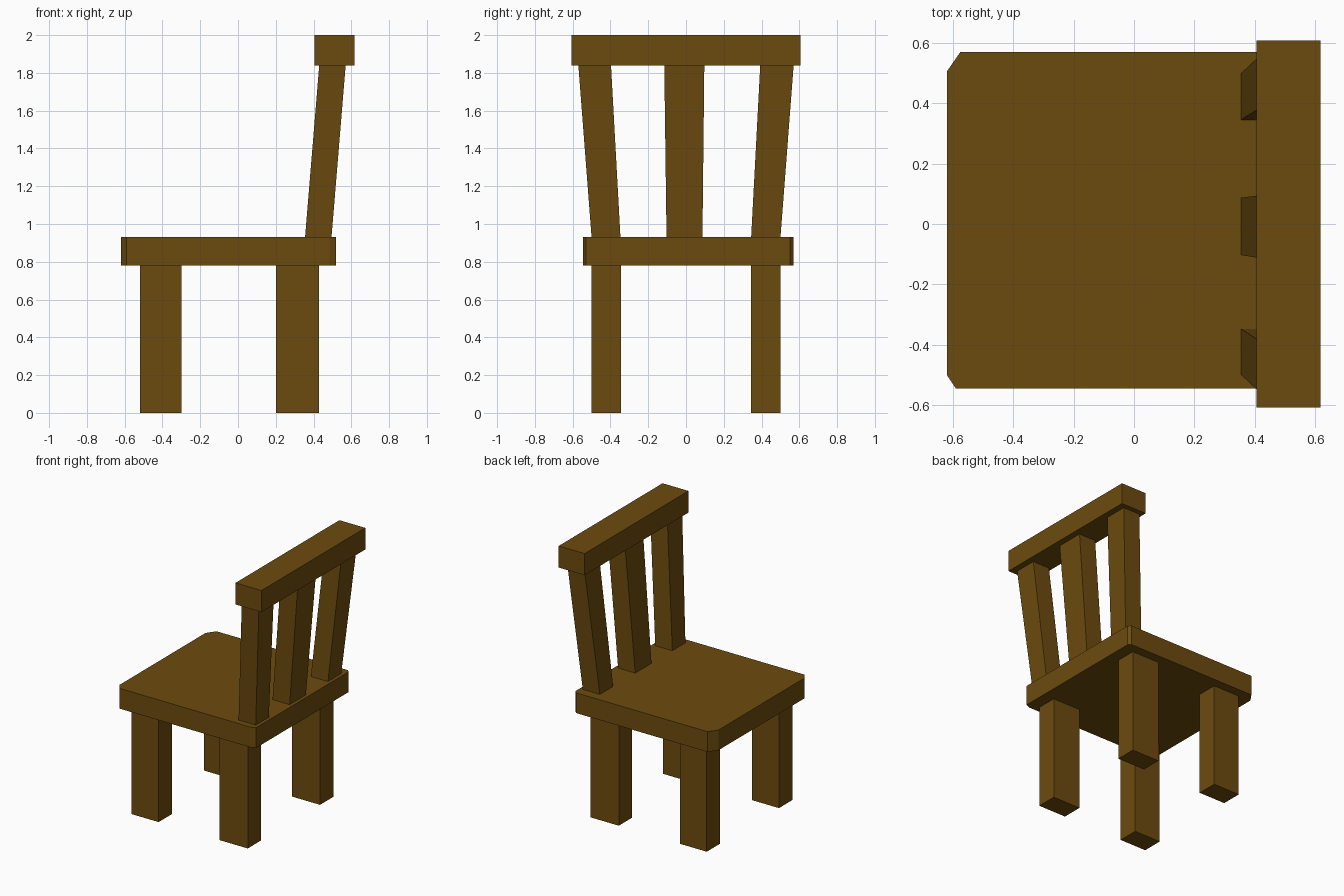
import bpy
import bmesh

cube = bpy.data.objects.get("Cube")
if cube:
    bpy.data.objects.remove(cube, do_unlink=True)

COLOUR = (0.152, 0.071, 0.0045, 1.0)
wood = bpy.data.materials.new("brown wood")
wood.use_nodes = True
wood.diffuse_color = COLOUR
wood.node_tree.nodes["Principled BSDF"].inputs["Base Color"].default_value = COLOUR


def loft(name, bottom, top, z0, z1):
    """Solid between two matching outlines, counter-clockwise from above."""
    bm = bmesh.new()
    low = [bm.verts.new((x, y, z0)) for x, y in bottom]
    high = [bm.verts.new((x, y, z1)) for x, y in top]
    bm.faces.new(low[::-1])
    bm.faces.new(high)
    n = len(low)
    for i in range(n):
        j = (i + 1) % n
        bm.faces.new((low[i], low[j], high[j], high[i]))
    mesh = bpy.data.meshes.new(name)
    bm.to_mesh(mesh)
    bm.free()
    mesh.materials.append(wood)
    obj = bpy.data.objects.new(name, mesh)
    bpy.context.collection.objects.link(obj)
    return obj


def rect(x0, x1, y0, y1):
    return [(x0, y0), (x1, y0), (x1, y1), (x0, y1)]


LEG_TOP, SEAT_TOP, RAIL_BOTTOM, RAIL_TOP = 0.78, 0.93, 1.84, 2.0

# Seat slab with uneven clipped corners
outline = [(-0.62, -0.50), (-0.59, -0.545), (0.485, -0.545), (0.52, -0.53),
           (0.52, 0.55), (0.50, 0.57), (-0.575, 0.57), (-0.62, 0.505)]
loft("seat", outline, outline, LEG_TOP, SEAT_TOP)

# Four straight legs
for side, y0, y1 in (("right", -0.50, -0.345), ("left", 0.345, 0.50)):
    for end, x0, x1 in (("front", -0.52, -0.30), ("back", 0.20, 0.43)):
        foot = rect(x0, x1, y0, y1)
        loft(f"{end}_{side}_leg", foot, foot, 0, LEG_TOP)

# Leaning back slats that widen and splay towards the top
slats = (("right", (-0.50, -0.347), (-0.57, -0.397)),
         ("middle", (-0.103, 0.087), (-0.115, 0.097)),
         ("left", (0.345, 0.50), (0.393, 0.57)))
for side, low, high in slats:
    loft(f"{side}_back_slat", rect(0.355, 0.495, *low),
         rect(0.43, 0.57, *high), SEAT_TOP, RAIL_BOTTOM)

# Top rail
rail = rect(0.405, 0.617, -0.607, 0.607)
loft("top_rail", rail, rail, RAIL_BOTTOM, RAIL_TOP)
